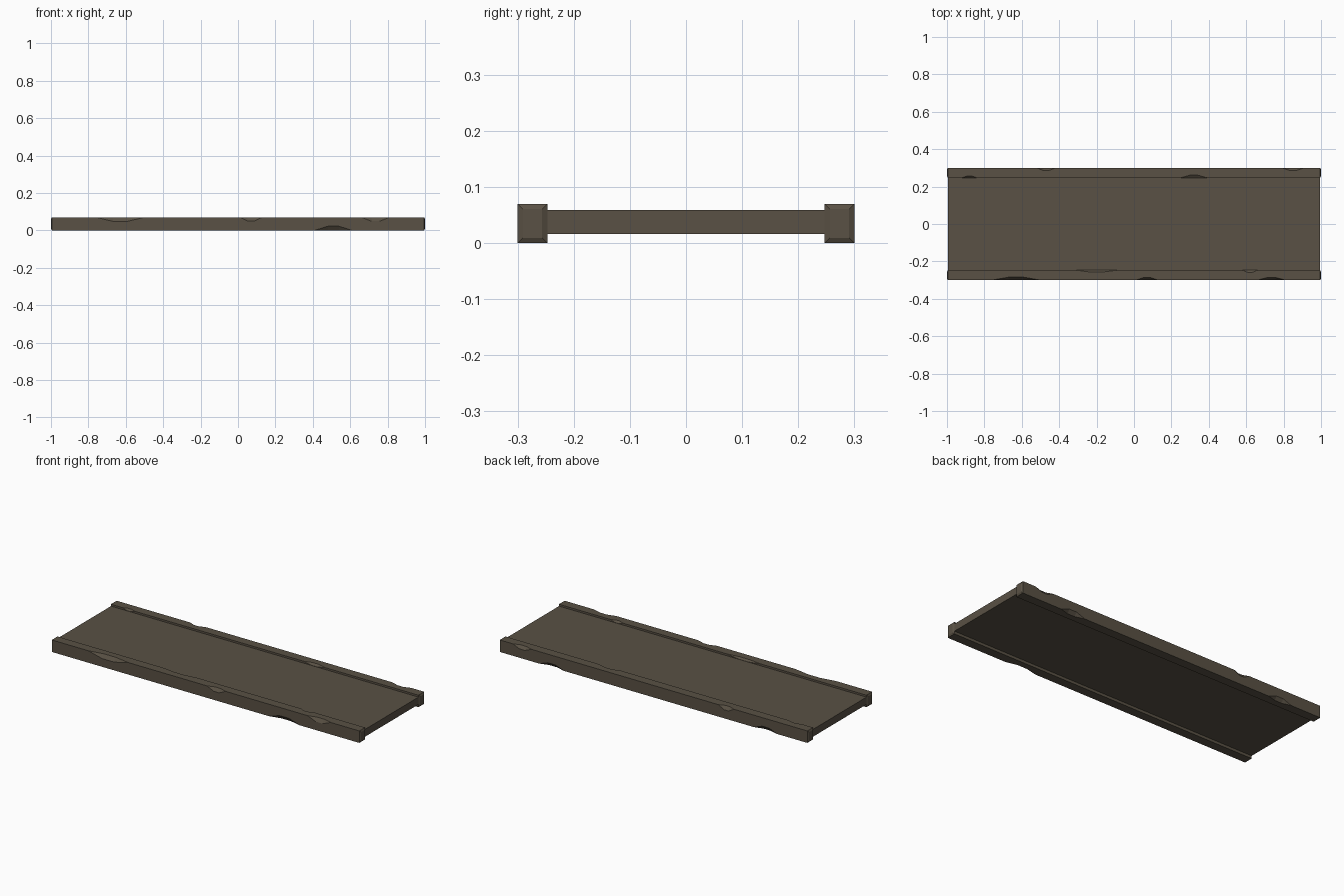
import bpy, bmesh

if "Cube" in bpy.data.objects:
    bpy.data.objects.remove(bpy.data.objects["Cube"])

wood = bpy.data.materials.new("weathered brown")
wood.diffuse_color = (0.1, 0.082, 0.058, 1)
wood.use_nodes = True
wood.node_tree.nodes["Principled BSDF"].inputs["Base Color"].default_value = wood.diffuse_color

INNER, OUTER, TOP = 0.247, 0.30, 0.07


def make_object(name, bm):
    bmesh.ops.recalc_face_normals(bm, faces=bm.faces)
    me = bpy.data.meshes.new(name)
    bm.to_mesh(me)
    bm.free()
    me.materials.append(wood)
    ob = bpy.data.objects.new(name, me)
    bpy.context.collection.objects.link(ob)
    return ob


def box(x, y0, y1, z0, z1):
    bm = bmesh.new()
    bmesh.ops.create_cube(bm, size=1)
    for v in bm.verts:
        v.co = (v.co.x * 2 * x, y0 + (v.co.y + .5) * (y1 - y0), z0 + (v.co.z + .5) * (z1 - z0))
    return bm


def add_chip(bm, y, z, iy, iz, x0, x1, w, d):
    """Wedge knocked out of the long edge at (y, z); iy, iz point into the rail."""
    xc, h = (x0 + x1) / 2, (x1 - x0) * 0.15
    pts = [(x0, y, z), (x1, y, z)]
    pts += [(x, y - iy * .004, z - iz * .004) for x in (x0, x1)]
    for x in (xc - h, xc + h):
        pts += [(x, y + iy * w * 1.3, z - iz * d * .3),
                (x, y - iy * w * .3, z + iz * d * 1.3),
                (x, y - iy * .01, z - iz * .01)]
    verts = [bm.verts.new(p) for p in pts]
    res = bmesh.ops.convex_hull(bm, input=verts)
    junk = {g for g in res["geom_interior"] + res["geom_unused"] if isinstance(g, bmesh.types.BMVert)}
    if junk:
        bmesh.ops.delete(bm, geom=list(junk), context='VERTS')


# chips: outer edge?, top edge?, x start, x end, width in y, depth in z
chips = {
    "front": (-1, [(1, 1, -.76, -.50, .016, .022), (1, 1, .01, .13, .014, .020),
                   (1, 1, .66, .81, .014, .021), (1, 0, .41, .61, .016, .022),
                   (0, 1, -.31, -.09, .010, .010), (0, 1, .58, .66, .012, .010)]),
    "back": (1, [(1, 1, -.52, -.42, .014, .020), (1, 1, .79, .91, .014, .018),
                 (1, 0, .58, .74, .016, .020), (1, 0, -.80, -.65, .014, .020),
                 (0, 1, -.92, -.84, .010, .010), (0, 1, .25, .39, .014, .010)]),
}

# deck board between the rails
make_object("deck_board", box(0.995, -0.25, 0.25, 0.016, 0.059))

for side, (s, marks) in chips.items():
    # side rail with slightly raised end faces
    bm = box(0.995, *sorted((s * INNER, s * OUTER)), 0, TOP)
    ends = [f for f in bm.faces if abs(f.normal.x) > .9]
    bmesh.ops.inset_individual(bm, faces=ends, thickness=.013, depth=.005)
    rail = make_object(side + "_rail", bm)

    # worn notches along the rail edges
    for outer, top, x0, x1, w, d in marks:
        cb = bmesh.new()
        add_chip(cb, s * (OUTER if outer else INNER), TOP if top else 0,
                 -s if outer else s, -1 if top else 1, x0, x1, w, d)
        cutter = make_object("chip_cutter", cb)
        mod = rail.modifiers.new("chip", 'BOOLEAN')
        mod.operation, mod.solver, mod.object = 'DIFFERENCE', 'EXACT', cutter
        bpy.context.view_layer.update()
        deps = bpy.context.evaluated_depsgraph_get()
        cut = bpy.data.meshes.new_from_object(rail.evaluated_get(deps))
        rail.modifiers.clear()
        rail.data = cut
        bpy.data.objects.remove(cutter)
